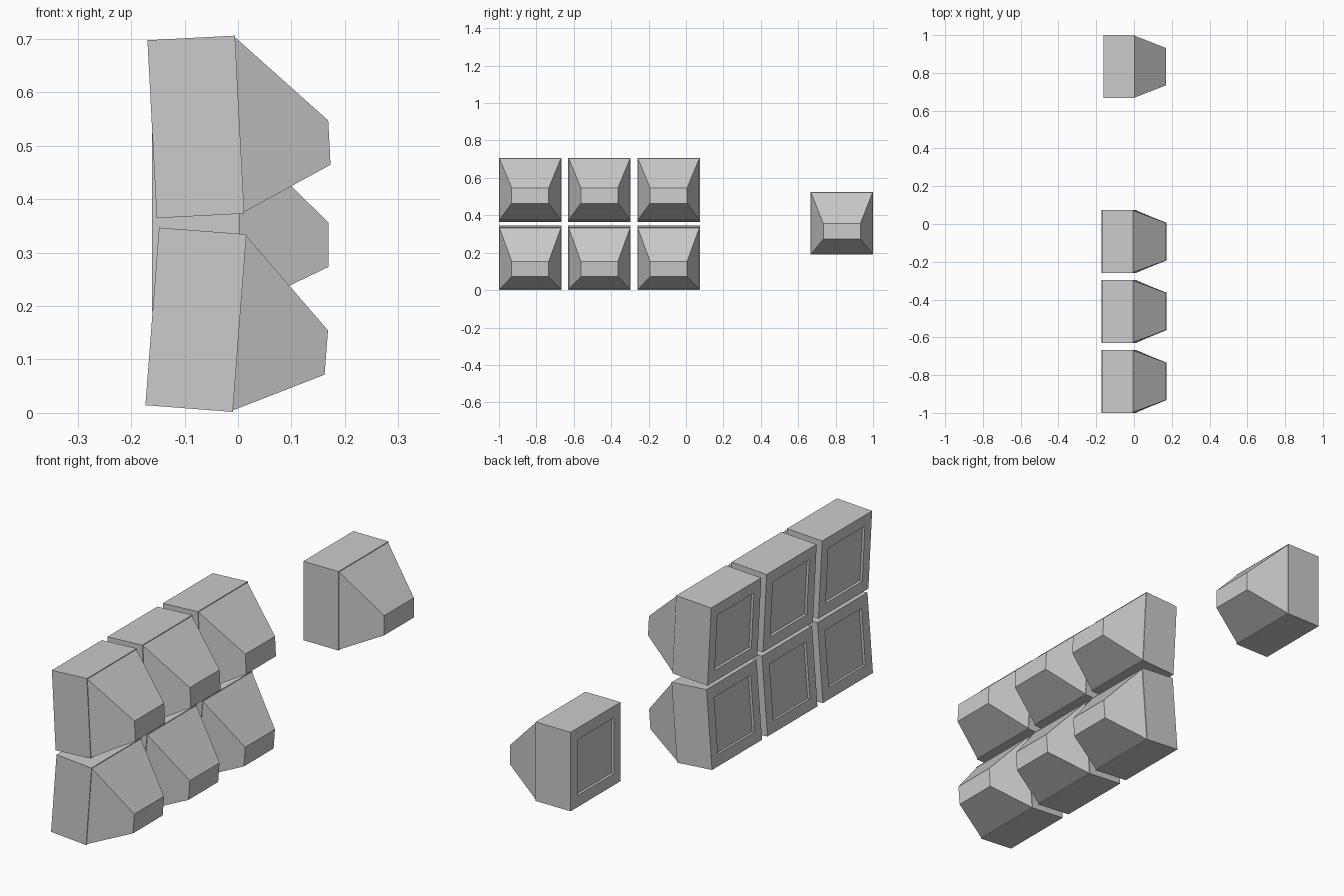
import bpy, bmesh
from math import radians

if "Cube" in bpy.data.objects:
    bpy.data.objects.remove(bpy.data.objects["Cube"])

HALF = 0.1667      # half width and height of a cabinet
DEPTH = 0.164      # depth of the square rear box
RECESS = 0.011     # depth of the back panel


def ring(bm, x, half_y, z0, z1):
    return [bm.verts.new((x, y, z)) for y, z in
            ((-half_y, z0), (half_y, z0), (half_y, z1), (-half_y, z1))]


def cabinet(name, y, z, tilt):
    bm = bmesh.new()
    # sections from recessed back panel, round the box, to the small nose
    rings = [
        ring(bm, -DEPTH + RECESS, 0.122, -0.118, 0.118),
        ring(bm, -DEPTH, 0.122, -0.118, 0.118),
        ring(bm, -DEPTH, HALF, -HALF, HALF),
        ring(bm, 0, HALF, -HALF, HALF),
        ring(bm, 0, HALF - 0.003, -HALF + 0.003, HALF - 0.003),
        ring(bm, 0.166, 0.099, -0.084, -0.001),
    ]
    for a, b in zip(rings, rings[1:]):
        for i in range(4):
            j = (i + 1) % 4
            bm.faces.new((a[i], a[j], b[j], b[i]))
    bm.faces.new(rings[0])
    bm.faces.new(rings[-1])
    bmesh.ops.recalc_face_normals(bm, faces=bm.faces)
    mesh = bpy.data.meshes.new(name)
    bm.to_mesh(mesh)
    bm.free()
    ob = bpy.data.objects.new(name, mesh)
    ob.location = (0.003, y, z)
    ob.rotation_euler = (0, radians(tilt), 0)
    bpy.context.collection.objects.link(ob)


# two tilted rows of three cabinets
for row, z, tilt in (("lower", 0.168, 4.4), ("upper", 0.5395, -3.0)):
    for i in range(3):
        cabinet(f"{row}_cabinet_{i + 1}", -0.833 + 0.37 * i, z, tilt)

# separate upright cabinet
cabinet("single_cabinet", 0.833, 0.357, 0)
